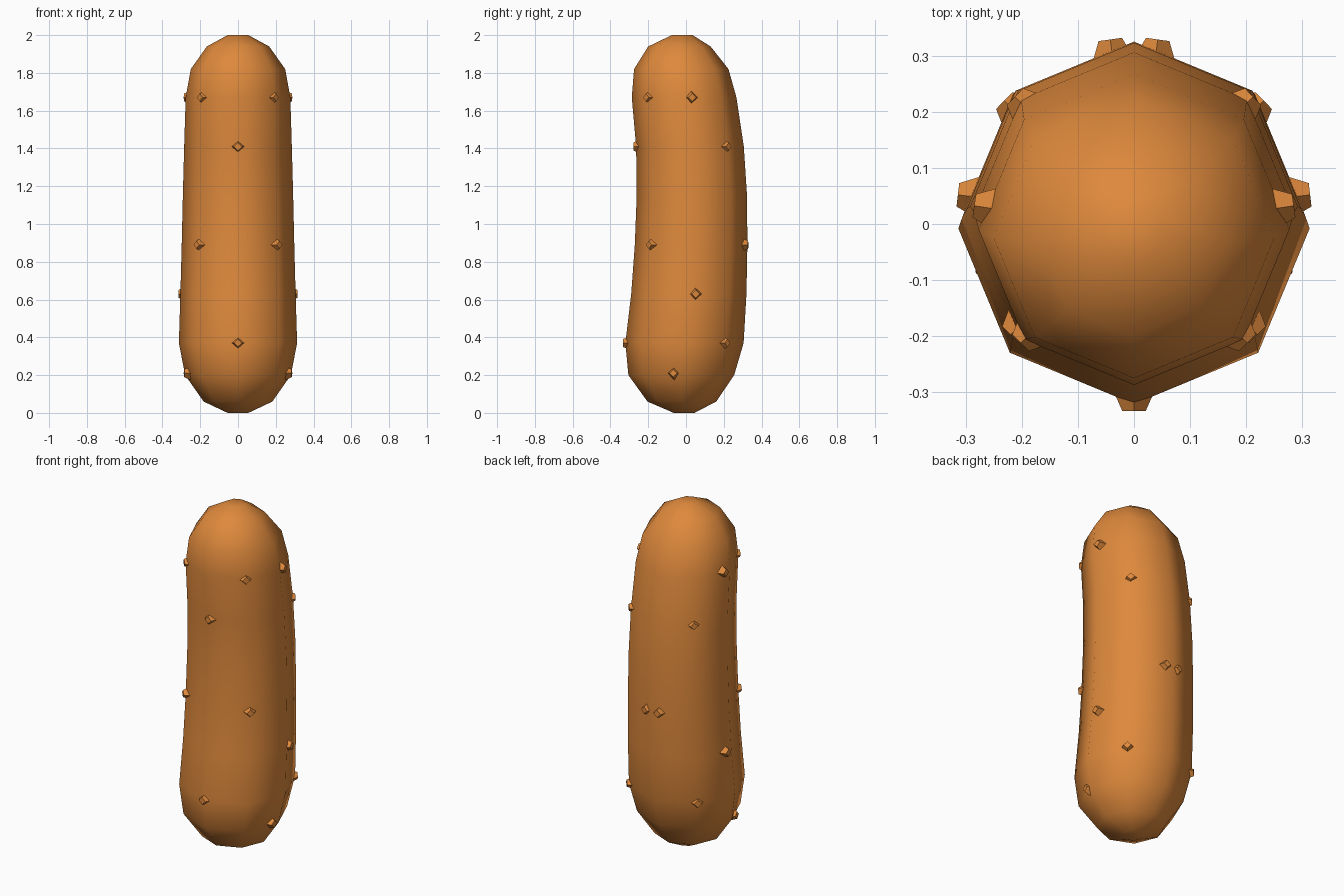
import bpy, bmesh, math
from mathutils import Vector, Matrix

if "Cube" in bpy.data.objects:
    bpy.data.objects.remove(bpy.data.objects["Cube"])

skin = bpy.data.materials.new("orange skin")
skin.diffuse_color = (0.73, 0.25, 0.045, 1)
skin.use_nodes = True
skin.node_tree.nodes["Principled BSDF"].inputs["Base Color"].default_value = skin.diffuse_color

# Spine rings: height, centre y, radius
RINGS = [(0, -.01, .055), (.06, -.022, .182), (.2, -.025, .28), (.37, -.008, .313),
         (.63, .015, .305), (.89, .027, .298), (1.15, .031, .292), (1.41, .021, .285),
         (1.67, -.010, .277), (1.82, -.025, .250), (1.94, -.035, .165), (2.0, -.02, .055)]
SIDES = 8


def finish(bm, name, angle):
    bmesh.ops.recalc_face_normals(bm, faces=bm.faces)
    me = bpy.data.meshes.new(name)
    bm.to_mesh(me)
    bm.free()
    ob = bpy.data.objects.new(name, me)
    bpy.context.collection.objects.link(ob)
    me.materials.append(skin)
    bpy.ops.object.select_all(action='DESELECT')
    ob.select_set(True)
    bpy.context.view_layer.objects.active = ob
    bpy.ops.object.shade_smooth_by_angle(angle=math.radians(angle))
    return ob


# Bent eight-sided body with rounded ends
bm = bmesh.new()
loops = []
for z, cy, r in RINGS:
    loops.append([bm.verts.new((r * math.cos(a), cy + r * math.sin(a), z))
                  for a in (2 * math.pi * i / SIDES for i in range(SIDES))])
for lo, hi in zip(loops, loops[1:]):
    for i in range(SIDES):
        j = (i + 1) % SIDES
        bm.faces.new((lo[i], lo[j], hi[j], hi[i]))
bm.faces.new(loops[0][::-1])
bm.faces.new(loops[-1])
finish(bm, "body", 60)

# Small four-sided warts, mirrored left and right: x, y, z
WARTS = [(0, -.262, 1.41), (0, -.316, .37), (.19, -.2, 1.67), (.268, .03, 1.67),
         (.2, .215, 1.41), (.208, -.185, .89), (.04, .312, .89),
         (.297, .05, .63), (.219, .208, .37), (.268, -.065, .21)]
bm = bmesh.new()
for x, y, z in WARTS:
    cy = next(c for h, c, r in RINGS if abs(h - z) < .02)
    for s in ((1, -1) if x else (1,)):
        n = Vector((s * x, y - cy, 0)).normalized()
        side = Vector((0, 0, 1)).cross(n)
        m = Matrix((side, (0, 0, 1), n)).transposed().to_4x4()
        m.translation = Vector((s * x, y, z))
        bmesh.ops.create_cone(bm, cap_ends=True, segments=4, radius1=.036, radius2=.021,
                              depth=.034, matrix=m)
finish(bm, "warts", 60)
